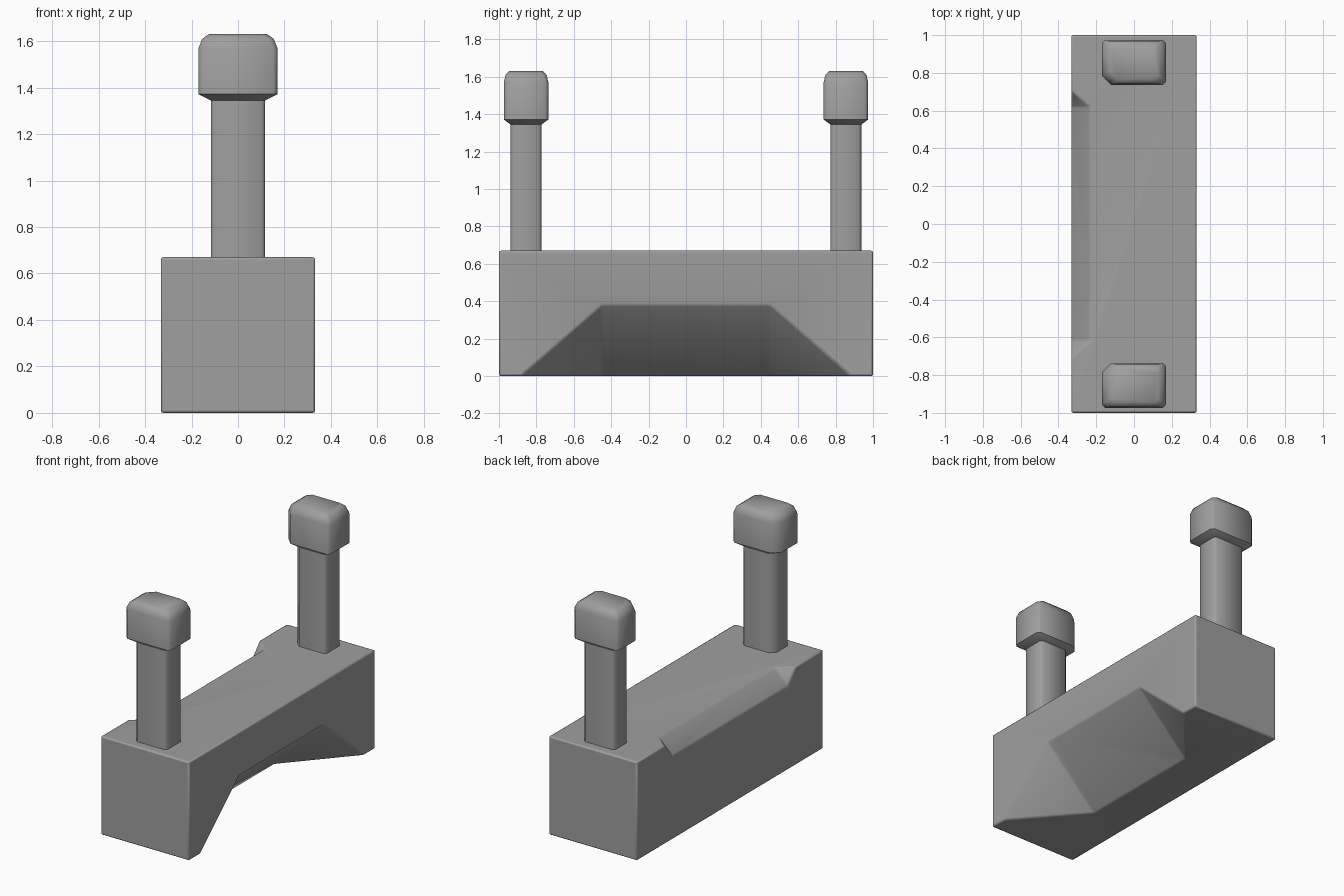
import bpy, bmesh
from mathutils import Vector

if "Cube" in bpy.data.objects:
    bpy.data.objects.remove(bpy.data.objects["Cube"], do_unlink=True)

mat = bpy.data.materials.new("stone grey")
mat.use_nodes = True
grey = (0.35, 0.35, 0.35, 1)
mat.diffuse_color = grey
mat.node_tree.nodes["Principled BSDF"].inputs["Base Color"].default_value = grey

HALF_W, HALF_L, HEIGHT = 0.332, 1.0, 0.67


def make_object(name, bm):
    bmesh.ops.recalc_face_normals(bm, faces=bm.faces)
    mesh = bpy.data.meshes.new(name)
    bm.to_mesh(mesh)
    bm.free()
    mesh.materials.append(mat)
    obj = bpy.data.objects.new(name, mesh)
    bpy.context.collection.objects.link(obj)
    return obj


def activate(obj):
    bpy.ops.object.select_all(action="DESELECT")
    obj.select_set(True)
    bpy.context.view_layer.objects.active = obj


def smooth(obj, angle=0.8):
    activate(obj)
    bpy.ops.object.shade_smooth_by_angle(angle=angle)


def edge_cutter(name, side, z, up, depth, inner, outer):
    """Wedge that chamfers one long edge and tapers out at both ends."""
    e = 0.03
    tip = outer + 2 * e * (outer - inner) / depth
    bm = bmesh.new()
    for a, b, y in ((-e, depth + e, inner), (depth + e, -e, inner), (-e, -e, tip)):
        for s in (-1, 1):
            bm.verts.new((side * (HALF_W - a), s * y, z + up * b))
    bmesh.ops.convex_hull(bm, input=bm.verts)
    cutter = make_object(name, bm)
    cutter.hide_render = True
    return cutter


# Body: a long block with two tapered chamfers
bm = bmesh.new()
bmesh.ops.create_cube(bm, size=1)
for v in bm.verts:
    v.co = Vector((v.co.x * 2 * HALF_W, v.co.y * 2 * HALF_L, (v.co.z + 0.5) * HEIGHT))
body = make_object("body_block", bm)
cutters = [edge_cutter("lower_cutter", 1, 0, 1, 0.38, 0.45, 0.88),
           edge_cutter("upper_cutter", -1, HEIGHT, -1, 0.1, 0.62, 0.705)]
activate(body)
for cutter in cutters:
    mod = body.modifiers.new("cut", "BOOLEAN")
    mod.operation, mod.solver, mod.object = "DIFFERENCE", "EXACT", cutter
    bpy.ops.object.modifier_apply(modifier=mod.name)
    bpy.data.objects.remove(cutter, do_unlink=True)
bevel = body.modifiers.new("soft edges", "BEVEL")
bevel.width, bevel.segments, bevel.limit_method = 0.01, 2, "ANGLE"
smooth(body)


def outline(hx, hy, chamfer, big):
    """Rectangle with cut corners; the one at -x, -y is cut deeper."""
    pts = []
    for sx, sy in ((1, -1), (1, 1), (-1, 1), (-1, -1)):
        c = big if (sx, sy) == (-1, -1) else chamfer
        pair = [(sx * (hx - c), sy * hy), (sx * hx, sy * (hy - c))]
        pts += pair if sx * sy < 0 else pair[::-1]
    return pts


def loft(name, rings, side):
    """Stack outlines (z, half x, half y, chamfer, big chamfer) into a solid."""
    bm = bmesh.new()
    loops = [[bm.verts.new((x, side * (0.855 + y), z)) for x, y in outline(*size)]
             for z, *size in rings]
    for low, high in zip(loops, loops[1:]):
        for i in range(len(low)):
            j = (i + 1) % len(low)
            bm.faces.new((low[i], low[j], high[j], high[i]))
    bm.faces.new(loops[0])
    bm.faces.new(loops[-1])
    smooth(make_object(name, bm))


# Posts with caps, mirrored front to back
for label, side in (("front", -1), ("back", 1)):
    loft(label + "_post", [(0.64, 0.117, 0.082, 0.014, 0.035),
                           (1.36, 0.117, 0.082, 0.014, 0.035)], side)
    loft(label + "_cap", [(1.345, 0.118, 0.083, 0.014, 0.035),
                          (1.372, 0.17, 0.119, 0.018, 0.05),
                          (1.57, 0.17, 0.119, 0.018, 0.05),
                          (1.61, 0.154, 0.11, 0.02, 0.05),
                          (1.63, 0.125, 0.09, 0.022, 0.045)], side)
